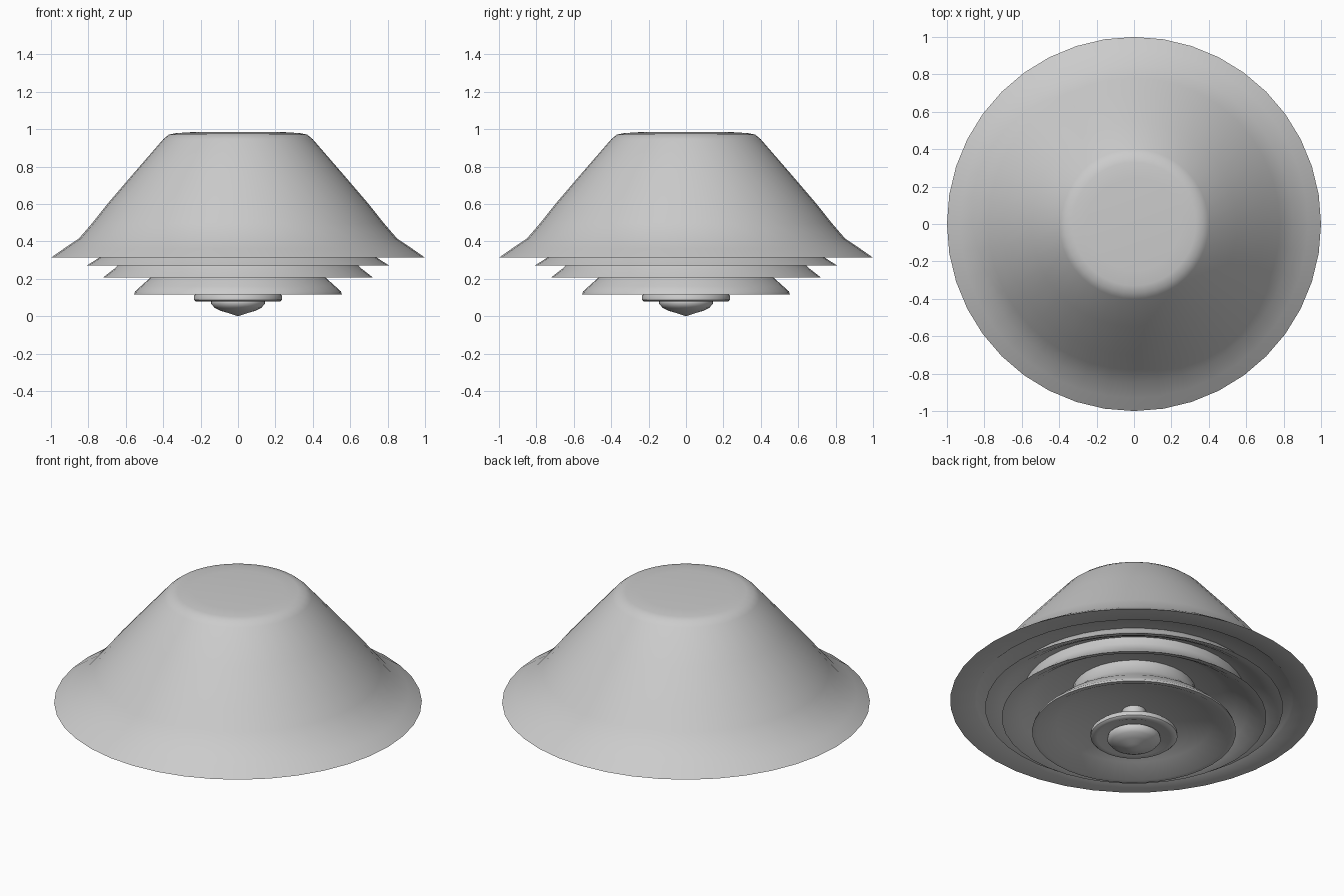
import bpy, bmesh, math

if "Cube" in bpy.data.objects:
    bpy.data.objects.remove(bpy.data.objects["Cube"])

SEGMENTS = 40


def lathe(name, profile, angle=40):
    """Spin a closed (radius, z) profile around the z axis."""
    bm = bmesh.new()
    rings = []
    for r, z in profile:
        if r < 1e-5:
            rings.append([bm.verts.new((0, 0, z))])
        else:
            rings.append([bm.verts.new((r * math.cos(2 * math.pi * i / SEGMENTS),
                                        r * math.sin(2 * math.pi * i / SEGMENTS), z))
                          for i in range(SEGMENTS)])
    pairs = list(zip(rings, rings[1:]))
    if profile[0][0] > 1e-5:
        pairs.append((rings[-1], rings[0]))
    for a, b in pairs:
        for i in range(SEGMENTS):
            j = (i + 1) % SEGMENTS
            if len(a) == 1 and len(b) == 1:
                continue
            if len(a) == 1:
                bm.faces.new((a[0], b[i], b[j]))
            elif len(b) == 1:
                bm.faces.new((a[i], b[0], a[j]))
            else:
                bm.faces.new((a[i], b[i], b[j], a[j]))
    bmesh.ops.recalc_face_normals(bm, faces=bm.faces)
    mesh = bpy.data.meshes.new(name)
    bm.to_mesh(mesh)
    bm.free()
    obj = bpy.data.objects.new(name, mesh)
    bpy.context.collection.objects.link(obj)
    bpy.ops.object.select_all(action='DESELECT')
    bpy.context.view_layer.objects.active = obj
    obj.select_set(True)
    bpy.ops.object.shade_smooth_by_angle(angle=math.radians(angle))
    return obj


# Outer shade with flared rim and a shallow stepped underside
lathe("outer_shade", [
    (0, .984), (.25, .984), (.33, .979), (.37, .971), (.40, .946),
    (.55, .773), (.70, .598), (.78, .497), (.85, .416), (.93, .362), (1.0, .313),
    (.87, .319), (.86, .328), (.72, .362), (.60, .39), (.58, .41), (0, .41)], 50)

# Upper louvre, hanging just below the rim
lathe("upper_louvre", [
    (.81, .270), (.75, .308), (.71, .34), (.69, .38), (.60, .40),
    (.46, .40), (.46, .385), (.58, .375), (.66, .345), (.72, .305), (.77, .278)], 60)

# Middle louvre
lathe("middle_louvre", [
    (.72, .208), (.66, .255), (.63, .285), (.61, .32), (.60, .38),
    (.33, .39), (.33, .375), (.48, .345), (.56, .30), (.62, .255), (.68, .218)], 60)

# Lower louvre, a bell closed around the stem
lathe("lower_louvre", [
    (0, .40), (.33, .40), (.34, .35), (.37, .285), (.42, .24), (.47, .205), (.52, .16),
    (.55, .133), (.555, .117), (.53, .117), (.42, .17), (.25, .22), (0, .255)], 45)

# Stem carrying the small disc
lathe("stem", [(0, .28), (.065, .28), (.065, .09), (0, .09)])

# Small rounded disc
lathe("small_disc", [
    (0, .118), (.228, .118), (.236, .108), (.236, .088), (.225, .079), (.20, .080),
    (.17, .092), (0, .092)], 50)

# Bottom finial
lathe("finial", [
    (0, .10), (.12, .10), (.142, .085), (.145, .068), (.125, .045), (.09, .028),
    (.045, .015), (0, 0)], 60)
